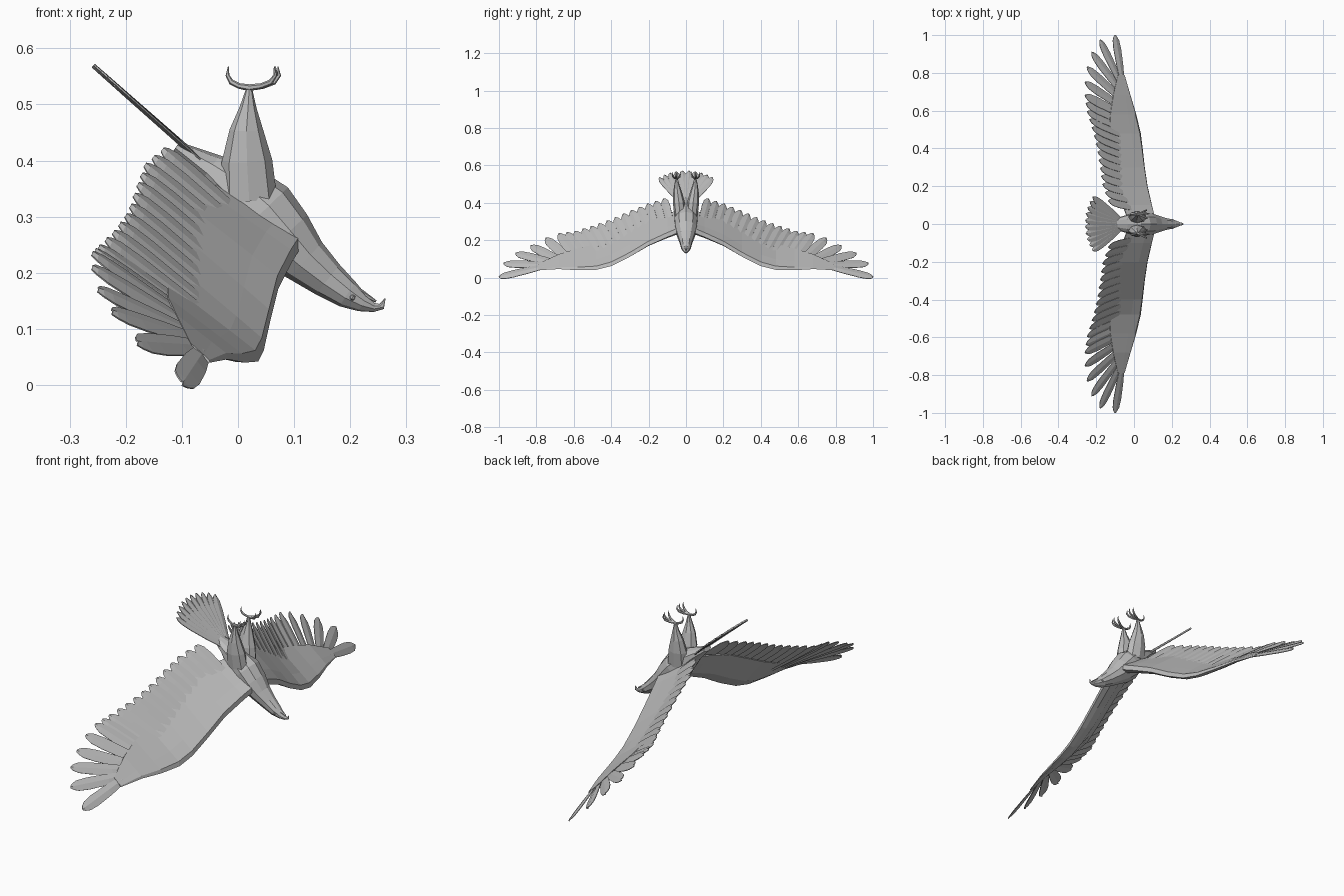
import bpy, bmesh, math
from mathutils import Vector as V

if "Cube" in bpy.data.objects:
    bpy.data.objects.remove(bpy.data.objects["Cube"])

grey = bpy.data.materials.new("plumage grey")
grey.use_nodes = True
COLOUR = (0.5, 0.5, 0.5, 1)
grey.diffuse_color = COLOUR
grey.node_tree.nodes["Principled BSDF"].inputs["Base Color"].default_value = COLOUR


def make(name, bm, thickness=0, mirror=False):
    if not thickness:
        bmesh.ops.recalc_face_normals(bm, faces=bm.faces)
    mesh = bpy.data.meshes.new(name)
    bm.to_mesh(mesh)
    bm.free()
    mesh.materials.append(grey)
    ob = bpy.data.objects.new(name, mesh)
    bpy.context.collection.objects.link(ob)
    if thickness:
        mod = ob.modifiers.new("thickness", "SOLIDIFY")
        mod.thickness = thickness
        mod.offset = 0
    if mirror:
        mod = ob.modifiers.new("mirror", "MIRROR")
        mod.use_axis = (False, True, False)
        mod.use_mirror_merge = False
    return ob


def skin(bm, rings):
    """Join closed rings of points and cap both ends."""
    rows = [[bm.verts.new(p) for p in r] for r in rings]
    n = len(rows[0])
    for a, b in zip(rows, rows[1:]):
        for i in range(n):
            j = (i + 1) % n
            bm.faces.new((a[i], a[j], b[j], b[i]))
    bm.faces.new(rows[0])
    bm.faces.new(rows[-1])


def tube(bm, path, sides=8):
    """Path entries: x, y, z, half depth, half width."""
    pts = [V(p[:3]) for p in path]
    rings = []
    for i, p in enumerate(path):
        t = (pts[min(i + 1, len(pts) - 1)] - pts[max(i - 1, 0)]).normalized()
        side = V((0, 1, 0))
        side = (side - t * side.dot(t)).normalized()
        up = side.cross(t)
        ring = []
        for k in range(sides):
            a = math.tau * k / sides
            ring.append(pts[i] + up * math.cos(a) * p[3] + side * math.sin(a) * p[4])
        rings.append(ring)
    skin(bm, rings)


def feather(bm, root, tip, width, normal):
    """Thin blade with a raised shaft and a rounded tip."""
    d = tip - root
    n = normal.normalized()
    w = n.cross(d).normalized() * width / 2
    rows = []
    for t, s in ((0, .6), (.35, .9), (.7, 1), (.88, .85), (.96, .5), (1, .12)):
        c = root + d * t
        rows.append([bm.verts.new(q) for q in
                     (c - w * s - n * .003, c + n * .003, c + w * s + n * .002)])
    for a, b in zip(rows, rows[1:]):
        for i in (0, 1):
            bm.faces.new((a[i], a[i + 1], b[i + 1], b[i]))


def sample(table, y):
    """Linear lookup in rows that start with y."""
    for a, b in zip(table, table[1:]):
        if y <= b[0]:
            f = (y - a[0]) / (b[0] - a[0])
            return [p + (q - p) * f for p, q in zip(a, b)]
    return list(table[-1])


# Body, neck, head and hooked upper beak
bm = bmesh.new()
tube(bm, [(-.11, 0, .425, .010, .025), (-.05, 0, .385, .030, .045),
          (0, 0, .345, .055, .058), (.04, 0, .305, .068, .064),
          (.08, 0, .262, .060, .060), (.12, 0, .222, .044, .047),
          (.16, 0, .188, .034, .034), (.195, 0, .162, .026, .027),
          (.222, 0, .146, .016, .018), (.243, 0, .138, .008, .010),
          (.256, 0, .140, .006, .006), (.262, 0, .154, .001, .001)], 10)
make("body", bm)

# Lower beak
bm = bmesh.new()
tube(bm, [(.195, 0, .178, .008, .015), (.22, 0, .164, .006, .011),
          (.246, 0, .149, .002, .003)], 6)
make("lower_beak", bm)

# Eyes
bm = bmesh.new()
bmesh.ops.create_icosphere(bm, subdivisions=1, radius=.006)
bmesh.ops.translate(bm, verts=bm.verts, vec=(.204, .022, .156))
make("eyes", bm, mirror=True)

# Thighs
bm = bmesh.new()
tube(bm, [(.02, .032, .33, .050, .030), (.016, .038, .40, .045, .032),
          (.015, .045, .455, .030, .024), (.018, .049, .495, .015, .014),
          (.020, .050, .530, .005, .006)])
make("thighs", bm, mirror=True)

# Feet with three front toes and one hind toe, each ending in a claw
bm = bmesh.new()
for reach, spread in ((.050, -.022), (.055, .002), (.048, .022), (-.040, -.004)):
    path = []
    for f, h, r in ((0, .530, .006), (.45, .533, .005), (.8, .540, .005),
                    (.97, .552, .0035), (.93, .568, .0008)):
        path.append((.020 + reach * f, .052 + spread * f, h, r, r))
    tube(bm, path, 6)
make("feet", bm, mirror=True)

# Wing arm: y, leading edge x z, trailing edge x z, thickness
ARM = [(.02, .115, .25, -.03, .36, .045), (.10, .095, .217, -.06, .345, .040),
       (.20, .072, .172, -.085, .315, .036), (.30, .057, .112, -.10, .265, .034),
       (.40, .046, .062, -.115, .215, .030), (.48, .036, .042, -.125, .18, .026),
       (.58, .012, .040, -.125, .155, .020), (.68, -.018, .046, -.11, .125, .014),
       (.79, -.050, .040, -.085, .075, .006)]


def arm_point(row, f, offset):
    y, lx, lz, tx, tz, thick = row
    chord = V((tx - lx, 0, tz - lz))
    n = V((chord.z, 0, -chord.x)).normalized()
    return V((lx, y, lz)) + chord * f + n * offset * thick


SECTION = ((0, 0), (.08, .45), (.35, .35), (1, .06), (1, -.08),
           (.7, -.4), (.35, -.75), (.08, -.5))
bm = bmesh.new()
skin(bm, [[arm_point(row, f, o) for f, o in SECTION] for row in ARM])
make("wing_arms", bm, mirror=True)

# Flight feathers: tip positions y, x, z along the wing
TIPS = [(.12, -.135, .42), (.20, -.165, .395), (.30, -.18, .355),
        (.40, -.195, .31), (.50, -.22, .275), (.60, -.25, .245),
        (.68, -.26, .235), (.75, -.26, .21), (.83, -.25, .17),
        (.91, -.225, .13), (.975, -.18, .075), (1, -.10, .003)]
tip_ys = [.12 + .56 * i / 13 for i in range(14)] + [row[0] for row in TIPS[7:]]
tips = []
for y in tip_ys:
    ty, x, z = sample(TIPS, y)
    tips.append(V((x, ty, z)))
last = len(tips) - 1
bm = bmesh.new()
for i, tip in enumerate(tips):
    u = i / last
    root = arm_point(sample(ARM, .08 + .68 * u), .4, -.15)
    across = tips[min(i + 1, last)] - tips[max(i - 1, 0)]
    feather(bm, root, tip, .054, across.cross(tip - root))
make("flight_feathers", bm, thickness=.003, mirror=True)

# Tail fan
bm = bmesh.new()
axis = V((-.18, 0, .16)).normalized()
COUNT = 10
for i in range(COUNT):
    k = 2 * i / (COUNT - 1) - 1
    a = math.radians(31) * k
    root = V((-.07, .022 * k, .402))
    d = axis * math.cos(a) + V((0, 1, 0)) * math.sin(a)
    tip = root + d * (.252 - .02 * k * k)
    up = V((.16, 0, .18))
    feather(bm, root + up * .01 * (1 - abs(k)), tip, .044, up)
make("tail_feathers", bm, thickness=.003)
